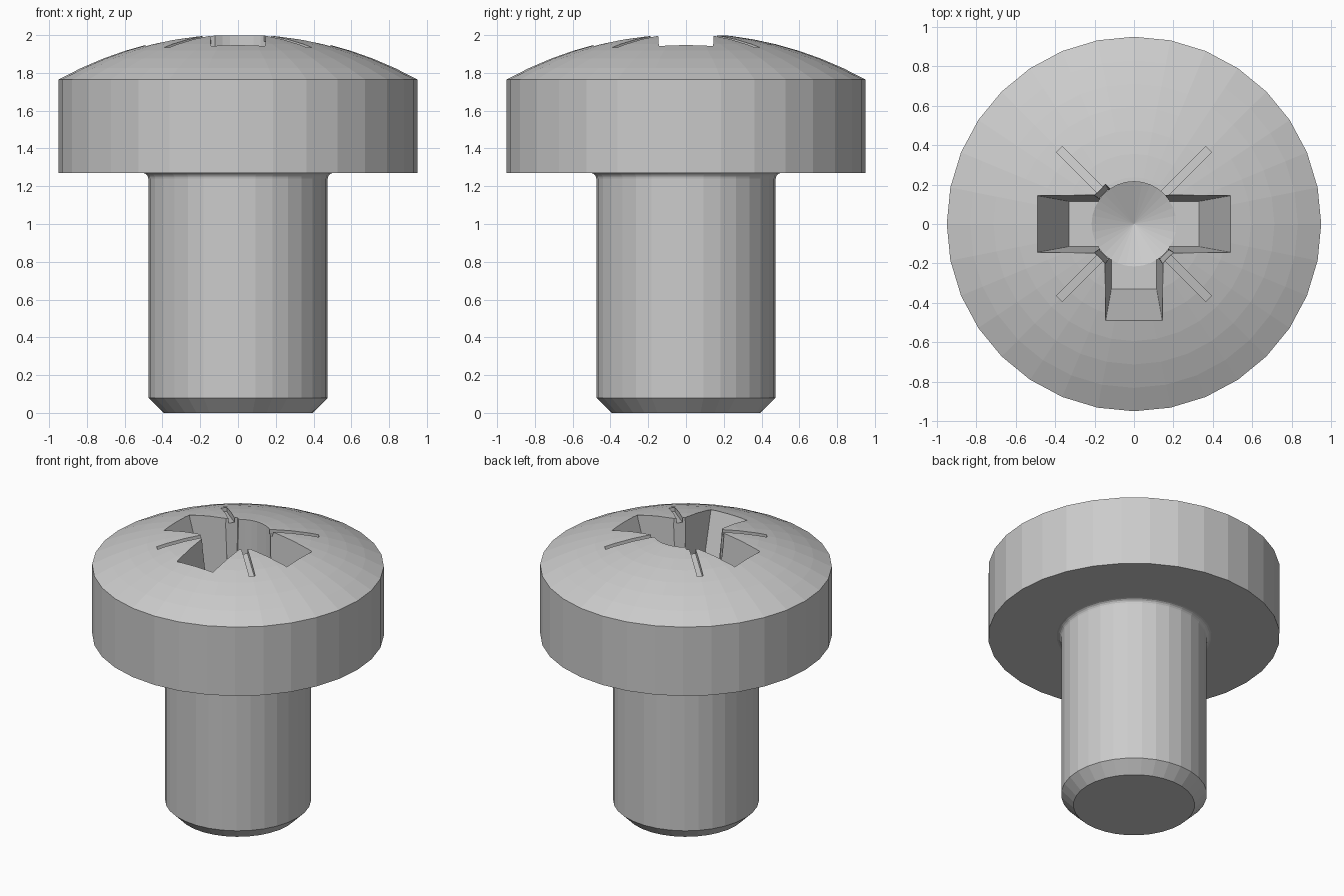
import bpy, bmesh, math
from mathutils import Matrix, Vector

if "Cube" in bpy.data.objects:
    bpy.data.objects.remove(bpy.data.objects["Cube"])


def finish(bm, name):
    bmesh.ops.remove_doubles(bm, verts=bm.verts, dist=1e-5)
    bmesh.ops.recalc_face_normals(bm, faces=bm.faces)
    me = bpy.data.meshes.new(name)
    bm.to_mesh(me)
    bm.free()
    ob = bpy.data.objects.new(name, me)
    bpy.context.collection.objects.link(ob)
    return ob


def lathe(name, profile, steps=32):
    # closed solid from (radius, z) points running axis to axis
    bm = bmesh.new()
    vs = [bm.verts.new((r, 0, z)) for r, z in profile]
    es = [bm.edges.new(p) for p in zip(vs, vs[1:])]
    bmesh.ops.spin(bm, geom=vs + es, cent=(0, 0, 0), axis=(0, 0, 1),
                   angle=math.tau, steps=steps, use_merge=False)
    return finish(bm, name)


def tapered_bar(name, z0, half0, z1, half1, angle):
    # bar centred on the axis, tapering from half1 at the top to half0 at the floor
    bm = bmesh.new()
    bmesh.ops.create_cube(bm, size=2)
    for v in bm.verts:
        h, z = (half1, z1) if v.co.z > 0 else (half0, z0)
        v.co = Vector((v.co.x * h[0], v.co.y * h[1], z))
    bm.transform(Matrix.Rotation(angle, 4, 'Z'))
    return finish(bm, name)


def dome_z(r):
    return 2.01 - 1.964 + math.sqrt(1.964 ** 2 - r * r)


def tick_groove(angle):
    # shallow mark following the dome slope
    bm = bmesh.new()
    bmesh.ops.create_cube(bm, size=2)
    for v in bm.verts:
        r = 0.535 if v.co.x > 0 else 0.19
        z = dome_z(r) + (0.1 if v.co.z > 0 else -0.03)
        v.co = Vector((r, v.co.y * 0.02, z))
    bm.transform(Matrix.Rotation(angle, 4, 'Z'))
    return finish(bm, "tick_cutter")


# Screw body: chamfered shank, fillet, cylindrical head, domed top
fillet = [(0.505 - 0.03 * math.cos(a), 1.24 + 0.03 * math.sin(a))
          for a in (math.radians(22.5 * i) for i in range(5))]
dome = [(r, dome_z(r)) for r in (0.95 * (1 - i / 8) for i in range(1, 9))]
screw = lathe("pan_head_screw",
              [(0, 0), (0.395, 0), (0.475, 0.08)] + fillet
              + [(0.95, 1.27), (0.95, 1.765)] + dome)

# Recess cutters: cross arms, drilled core, corner notches, tick marks
floor = 1.46
cutters = [lathe("core_cutter", [(0, 1.37), (0.215, floor), (0.215, 2.1), (0, 2.1)])]
for k in range(2):
    q = k * math.pi / 2
    cutters.append(tapered_bar("arm_cutter", floor, (0.33, 0.115),
                               2.1, (0.541, 0.153), q))
    cutters.append(tapered_bar("notch_cutter", floor + 0.01, (0.218, 0.03),
                               2.1, (0.25, 0.042), q + math.pi / 4))
cutters += [tick_groove(math.pi / 4 + i * math.pi / 2) for i in range(4)]

bpy.context.view_layer.objects.active = screw
for c in cutters:
    c.hide_render = True
    m = screw.modifiers.new("cut", 'BOOLEAN')
    m.operation = 'DIFFERENCE'
    m.solver = 'EXACT'
    m.object = c
    bpy.ops.object.modifier_apply(modifier=m.name)
    bpy.data.objects.remove(c)
